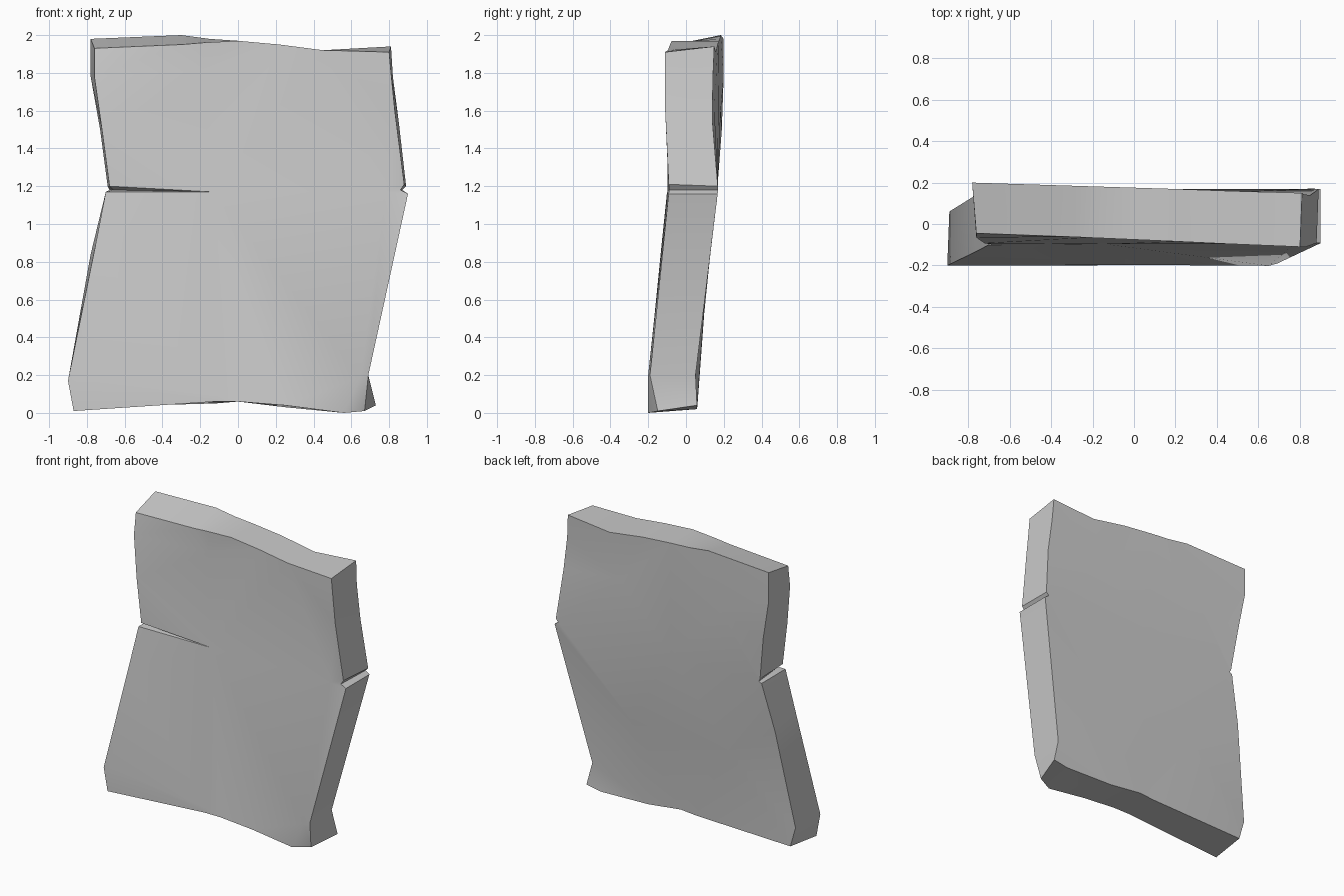
import bpy
import math
from mathutils import Vector
from mathutils.geometry import delaunay_2d_cdt

default_cube = bpy.data.objects.get("Cube")
if default_cube:
    bpy.data.objects.remove(default_cube, do_unlink=True)

# Slab outline, clockwise from the top: front (x, z), then back (x, z), in hundredths
TOP = [(-76, 193, -78, 198), (-30, 195, -30, 200), (-18, 196, -15, 198),
       (0, 197, 0, 197), (22, 195, 22, 195), (45, 192, 48, 191), (80, 191, 81, 194)]
LEFT_SIDE = [(81, 180, 82, 178), (83, 160, 85, 155), (88, 121, 89, 120),
             (86, 118, 87, 118), (90, 116, 90, 116), (69, 20, 69, 20)]
BOTTOM = [(67, 1, 73, 4), (56, 0, 62, 2), (25, 4, 25, 3), (0, 6, 0, 6),
          (-12, 6, -12, 5), (-87, 1, -85, 3)]
RIGHT_SIDE = [(-90, 17, -89, 17), (-76, 86, -78, 84), (-70, 117, -70, 117),
              (-66, 118, -68, 118), (-68, 120, -69, 120), (-72, 150, -73, 150),
              (-76, 178, -78, 178)]
OUTLINE = TOP + LEFT_SIDE + BOTTOM + RIGHT_SIDE
CRACK_ROOT = len(OUTLINE) - 4

# Depth (y) along the height of the slab at its two sides
HEIGHTS = (0, 0.2, 1.18, 1.6, 1.95)
FRONT_DEPTH = ((-0.2, -0.2, -0.1, -0.09, -0.04), (-0.2, -0.19, -0.09, -0.11, -0.11))
BACK_DEPTH = ((0.06, 0.06, 0.165, 0.2, 0.2), (0.06, 0.05, 0.17, 0.135, 0.15))


def depth_along(height, depths):
    """Linear depth between the nearest two listed heights."""
    for low, high, start, end in zip(HEIGHTS, HEIGHTS[1:], depths, depths[1:]):
        if height <= high:
            return start + (end - start) * (height - low) / (high - low)
    return depths[-1]


def surface_depth(point, sides):
    """Blend the depths of both sides across the width."""
    blend = min(max((point.x + 0.8) / 1.6, 0), 1)
    right, left = (depth_along(point.y, depths) for depths in sides)
    return right + (left - right) * blend


def add_face_sheet(vertices, faces, ring, inner, sides, creases, bumps, is_front):
    """Triangulate one broad face of the slab from its outline and inner points."""
    points = ring + inner
    count = len(ring)
    edges = [(i, (i + 1) % count) for i in range(count)] + creases
    flat, _, triangles, origins, _, _ = delaunay_2d_cdt(points, edges, [list(range(count))], 1, 1e-5)
    start = len(vertices)
    index_of = {}
    for index, point in enumerate(flat):
        for source in origins[index]:
            index_of[source] = start + index
        bump = sum(bumps.get(source, 0) for source in origins[index])
        vertices.append((point.x, surface_depth(point, sides) + bump, point.y))
    for triangle in triangles:
        a, b, c = (flat[i] for i in triangle)
        faces_front = (b - a).cross(c - a) > 0
        order = triangle if faces_front == is_front else triangle[::-1]
        faces.append([start + i for i in order])
    return [index_of[i] for i in range(count)]


def points_from(pairs):
    return [Vector((x / 100, z / 100)) for x, z in pairs]


vertices, faces = [], []
ring_size = len(OUTLINE)

# Front face: the crack runs inward from one side, with a dent near the top
front_ring = points_from([row[:2] for row in OUTLINE])
front_inner = points_from([(-14, 117), (-19, 181), (65, 19), (-85, 18), (78, 117), (-10, 9)])
crack_tip, dent, chip = ring_size, ring_size + 1, ring_size + 2
corner = len(TOP + LEFT_SIDE)
creases = [(CRACK_ROOT + step, crack_tip) for step in (-1, 0, 1)]
creases += [(chip, corner), (chip, corner + 1), (chip, corner - 1)]
front_bumps = {CRACK_ROOT: 0.06, dent: 0.015, corner: 0.05, chip: -0.01}
front_loop = add_face_sheet(vertices, faces, front_ring, front_inner, FRONT_DEPTH,
                            creases, front_bumps, True)

# Back face
back_ring = points_from([row[2:] for row in OUTLINE])
back_inner = points_from([(0, 118), (-40, 160), (40, 160), (-40, 60), (35, 60)])
back_loop = add_face_sheet(vertices, faces, back_ring, back_inner, BACK_DEPTH,
                           [], {}, False)

# Rim joining front to back
for i in range(ring_size):
    j = (i + 1) % ring_size
    faces.append([front_loop[i], front_loop[j], back_loop[j], back_loop[i]])

mesh = bpy.data.meshes.new("stone_slab")
mesh.from_pydata(vertices, [], faces)
mesh.validate()
slab = bpy.data.objects.new("stone_slab", mesh)
bpy.context.collection.objects.link(slab)

# Plain stone colour
stone = bpy.data.materials.new("grey_stone")
stone.use_nodes = True
stone_colour = (0.6, 0.6, 0.6, 1)
stone.diffuse_color = stone_colour
stone.node_tree.nodes["Principled BSDF"].inputs["Base Color"].default_value = stone_colour
mesh.materials.append(stone)

# Soft broad faces with crisp broken edges
bpy.ops.object.select_all(action="DESELECT")
slab.select_set(True)
bpy.context.view_layer.objects.active = slab
bpy.ops.object.shade_smooth_by_angle(angle=math.radians(30))
